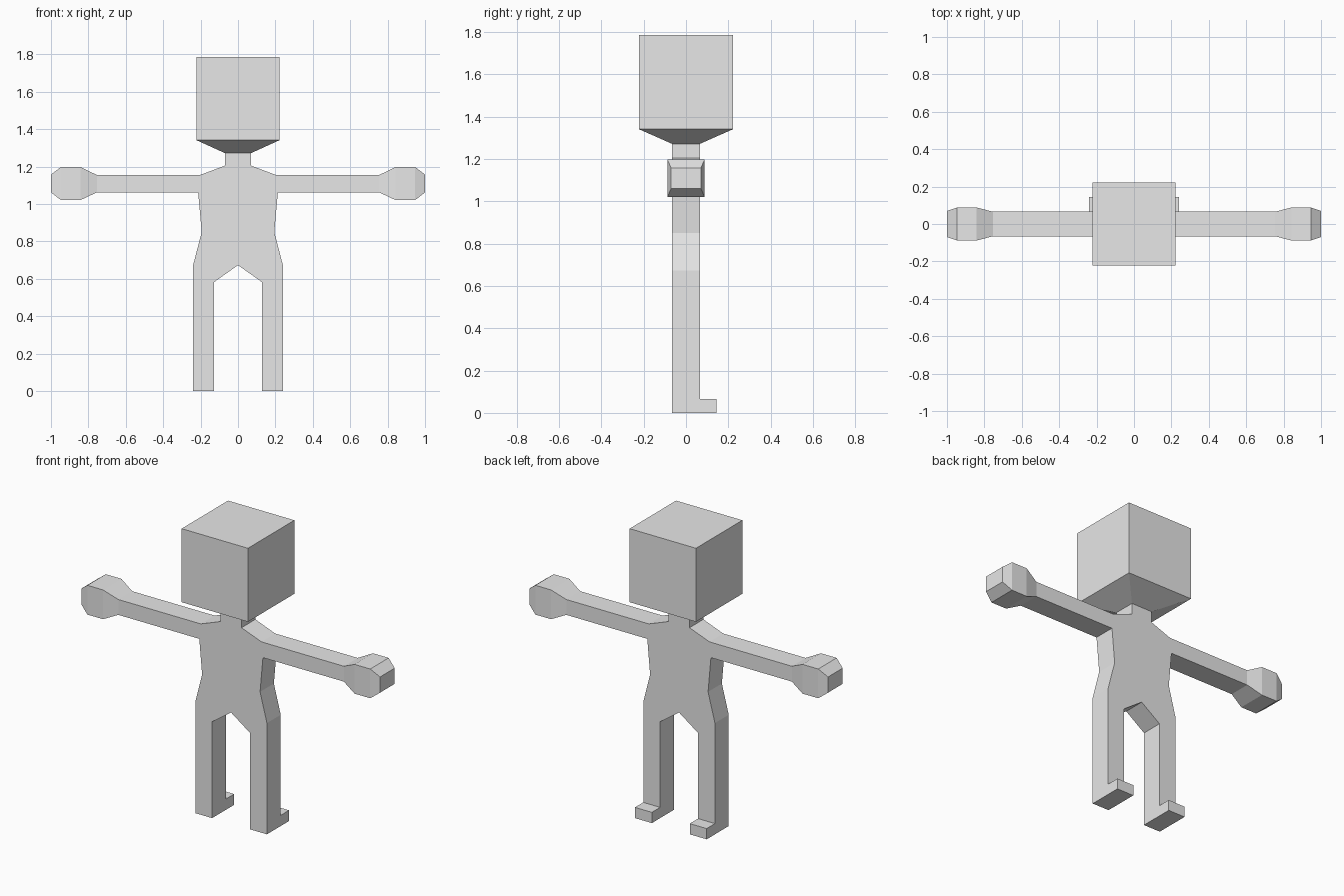
import bpy
import bmesh

if "Cube" in bpy.data.objects:
    bpy.data.objects.remove(bpy.data.objects["Cube"])

DEPTH = 0.066  # half thickness of the body

grey = bpy.data.materials.new("plain_grey")
grey.diffuse_color = (0.8, 0.8, 0.8, 1)
grey.use_nodes = True
grey.node_tree.nodes["Principled BSDF"].inputs["Base Color"].default_value = grey.diffuse_color


def finish(name, bm, mirror=True):
    """Turn a bmesh into a named object, optionally mirrored across x."""
    bmesh.ops.recalc_face_normals(bm, faces=bm.faces)
    mesh = bpy.data.meshes.new(name)
    bm.to_mesh(mesh)
    bm.free()
    mesh.materials.append(grey)
    obj = bpy.data.objects.new(name, mesh)
    bpy.context.collection.objects.link(obj)
    if mirror:
        mod = obj.modifiers.new("mirror", 'MIRROR')
        mod.use_clip = True
        mod.merge_threshold = 0.0005
    return obj


def extrude(name, profile, place, lo, hi, open_edges):
    """Prism from a profile; open_edges are left out where parts join."""
    bm = bmesh.new()
    a = [bm.verts.new(place(p, lo)) for p in profile]
    b = [bm.verts.new(place(p, hi)) for p in profile]
    bm.faces.new(a)
    bm.faces.new(b[::-1])
    n = len(profile)
    for i in range(n):
        if i not in open_edges:
            j = (i + 1) % n
            bm.faces.new((a[i], b[i], b[j], a[j]))
    return finish(name, bm)


def loft(name, rings, mirror):
    """Skin four-cornered rings, leaving the first open and capping the last."""
    bm = bmesh.new()
    loops = [[bm.verts.new(co) for co in ring] for ring in rings]
    for r, s in zip(loops, loops[1:]):
        for i in range(4):
            j = (i + 1) % 4
            bm.faces.new((r[i], r[j], s[j], s[i]))
    bm.faces.new(loops[-1])
    return finish(name, bm, mirror)


# Torso with neck: half of the front outline
torso = [(0, 0.673), (0.127, 0.583), (0.24, 0.583), (0.24, 0.673),
         (0.194, 0.85), (0.213, 1.062), (0.203, 1.155), (0.07, 1.205),
         (0.07, 1.272), (0, 1.272)]
extrude("torso", torso, lambda p, d: (p[0], d, p[1]), -DEPTH, DEPTH, {1, 5, 8, 9})

# Legs with feet: side outline, toes toward +y
leg = [(-DEPTH, 0), (0.145, 0), (0.145, 0.065), (DEPTH, 0.065),
       (DEPTH, 0.583), (-DEPTH, 0.583)]
extrude("legs", leg, lambda p, d: (d, p[0], p[1]), 0.127, 0.24, {4})


# Arms with block hands: x at bottom, x at top, half depth, low z, high z
def arm_ring(xb, xt, h, z0, z1):
    return [(xb, -h, z0), (xb, h, z0), (xt, h, z1), (xt, -h, z1)]


loft("arms", [arm_ring(0.213, 0.203, DEPTH, 1.062, 1.155),
              arm_ring(0.755, 0.755, DEPTH, 1.062, 1.155),
              arm_ring(0.842, 0.842, 0.088, 1.021, 1.198),
              arm_ring(0.947, 0.947, 0.088, 1.021, 1.198),
              arm_ring(1.0, 1.0, 0.07, 1.062, 1.157)], True)


# Head: cube with tapered underside
def head_ring(x, y, z):
    return [(-x, -y, z), (x, -y, z), (x, y, z), (-x, y, z)]


loft("head", [head_ring(0.07, DEPTH, 1.272),
              head_ring(0.222, 0.222, 1.341),
              head_ring(0.222, 0.222, 1.786)], False)
